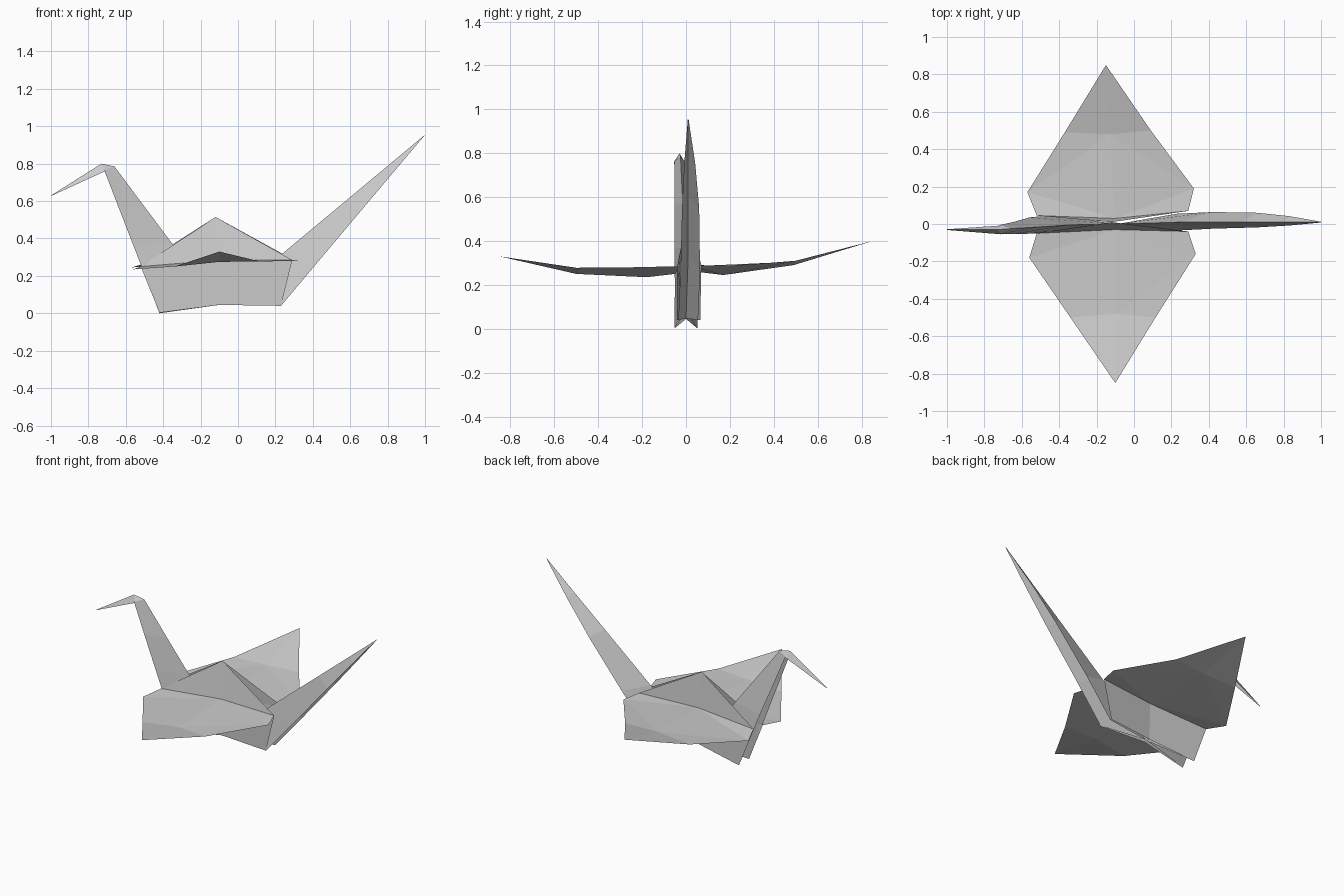
import bpy


def sheet(name, verts, faces):
    """Flat-shaded folded paper panel."""
    me = bpy.data.meshes.new(name)
    me.from_pydata(verts, [], faces)
    me.update()
    ob = bpy.data.objects.new(name, me)
    bpy.context.collection.objects.link(ob)
    return ob


def folded_strip(name, sections):
    """V-shaped strip: closed fold on the upper edge, two open lower edges.
    Each section: fold x, y, z, lower x, z, front y, back y."""
    verts, faces = [], []
    for fx, fy, fz, lx, lz, y0, y1 in sections:
        verts += [(fx, fy, fz), (lx, y0, lz), (lx, y1, lz)]
    for i in range(len(sections) - 1):
        a, b = 3 * i, 3 * i + 3
        faces += [(a, a + 1, b + 1, b), (a, b, b + 2, a + 2)]
    return sheet(name, verts, faces)


# Root line of each side: left end, middle, right end
roots = {
    "front": [(-.52, -.05, .25), (-.1, -.03, .285), (.29, -.04, .285)],
    "back": [(-.52, .045, .26), (-.1, .03, .285), (.29, .07, .29)],
}
# Wing outline: left corner, left edge, tip, right edge, right corner, crease
wings = {
    "front": [(-.56, -.18, .235), (-.34, -.5, .25), (-.1, -.85, .33),
              (.115, -.5, .278), (.33, -.16, .28), (-.1, -.48, .275)],
    "back": [(-.57, .17, .245), (-.37, .49, .29), (-.15, .85, .40),
             (.09, .5, .31), (.32, .19, .285), (-.13, .48, .305)],
}
peak = (-.12, .01, .515)

for side, root in roots.items():
    s = -1 if side == "front" else 1
    # Wing fanned around its crease
    sheet(side + "_wing", root + wings[side],
          [(0, 1, 3), (3, 1, 8), (3, 8, 4), (4, 8, 5),
           (5, 8, 6), (6, 8, 7), (8, 1, 7), (7, 1, 2)])
    # Body flap hanging below the wing root
    yr = -.04 if s < 0 else .065
    low = [(-.42, s * .053, .003 if s < 0 else .0), (-.1, s * .022, .045),
           (.23, yr, .04)]
    sheet(side + "_body_flap", root + low, [(0, 3, 4, 1), (1, 4, 5, 2)])
    # Raised centre of the back, with its layer tucked inside the body
    sheet(side + "_back_panel", root + [peak, (-.1, s * .02, .13)],
          [(0, 1, 3), (1, 2, 3), (0, 4, 1), (1, 4, 2)])

# Tail
folded_strip("tail", [
    (-.09, 0, .047, .23, .04, -.035, .055),
    (.25, .01, .33, .42, .266, -.025, .064),
    (.58, .01, .605, .66, .551, -.018, .06),
    (.80, .01, .788, .83, .753, -.008, .042),
    (1, .01, .955, 1, .954, .008, .012),
])

# Neck
folded_strip("neck", [
    (-.1, 0, .045, -.42, .003, -.05, .05),
    (-.35, -.005, .37, -.56, .364, -.052, .035),
    (-.5, -.015, .57, -.64, .57, -.053, .012),
    (-.66, -.025, .785, -.715, .765, -.053, -.005),
])

# Head and beak
folded_strip("head", [
    (-.66, -.025, .785, -.715, .76, -.053, -.005),
    (-.73, -.03, .80, -.71, .76, -.055, -.008),
    (-1, -.03, .63, -1, .627, -.032, -.028),
])
